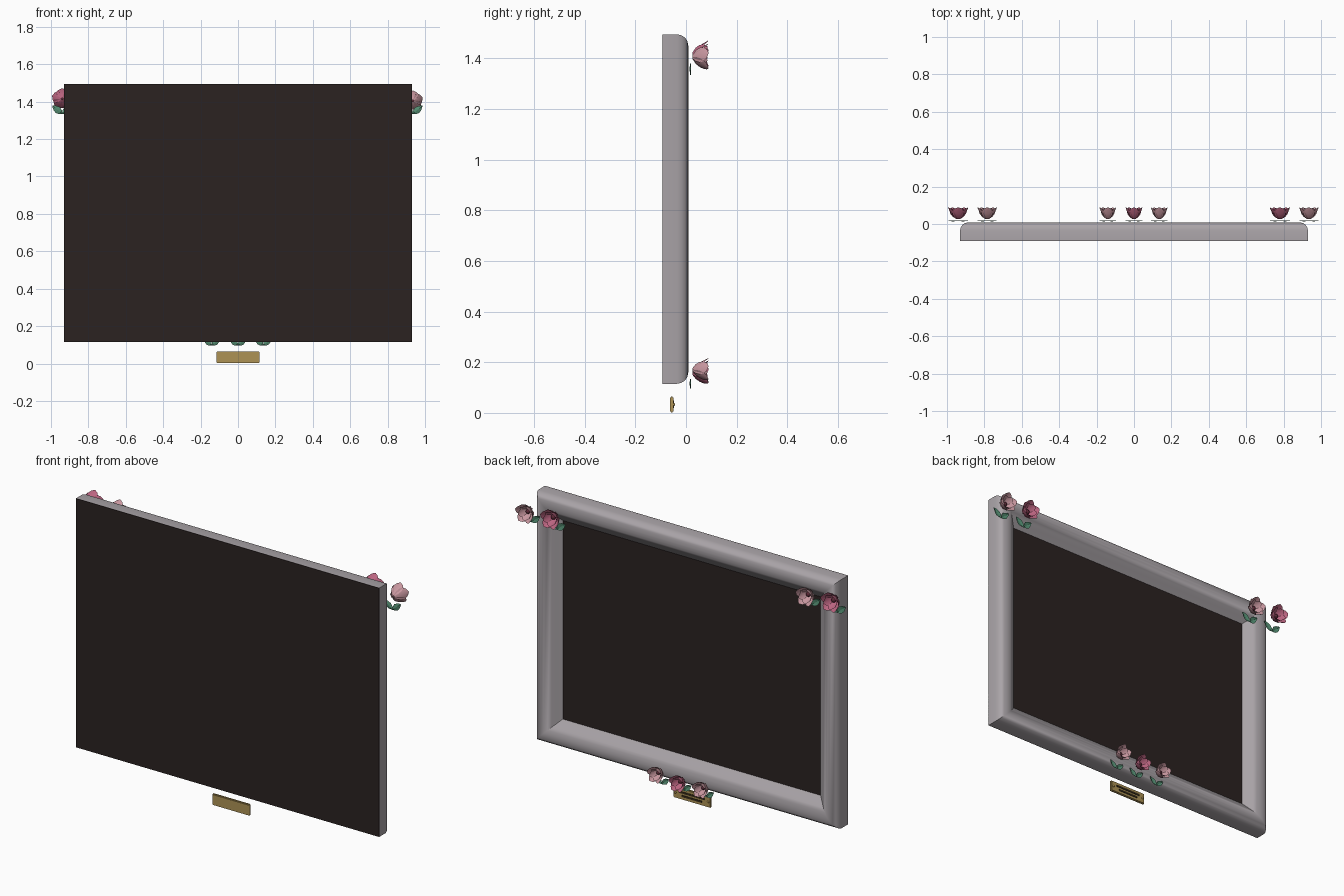
import bpy, bmesh, math
from mathutils import Vector

if "Cube" in bpy.data.objects:
    bpy.data.objects.remove(bpy.data.objects["Cube"])


def material(name, rgb):
    m = bpy.data.materials.new(name)
    m.diffuse_color = (*rgb, 1)
    m.use_nodes = True
    m.node_tree.nodes["Principled BSDF"].inputs["Base Color"].default_value = m.diffuse_color
    return m


SILVER = material("silver frame", (0.40, 0.37, 0.39))
CANVAS = material("dark canvas", (0.024, 0.016, 0.015))
PALE = material("pale pink", (0.58, 0.31, 0.35))
DEEP = material("deep pink", (0.50, 0.13, 0.22))
HEART = material("flower heart", (0.10, 0.02, 0.035))
GREEN = material("leaf green", (0.09, 0.27, 0.17))
GOLD = material("brass", (0.42, 0.29, 0.09))
DARK = material("dark engraving", (0.04, 0.025, 0.01))


def finish(name, bm, mats, smooth=None):
    me = bpy.data.meshes.new(name)
    bm.to_mesh(me)
    bm.free()
    for m in mats:
        me.materials.append(m)
    ob = bpy.data.objects.new(name, me)
    bpy.context.collection.objects.link(ob)
    if smooth:
        bpy.ops.object.select_all(action='DESELECT')
        ob.select_set(True)
        bpy.context.view_layer.objects.active = ob
        bpy.ops.object.shade_smooth_by_angle(angle=math.radians(smooth))
    return ob


def box(name, lo, hi, mat, bevel=0):
    bm = bmesh.new()
    bmesh.ops.create_cube(bm, size=1)
    for v in bm.verts:
        v.co = [l + (c + 0.5) * (h - l) for c, l, h in zip(v.co, lo, hi)]
    if bevel:
        bmesh.ops.bevel(bm, geom=bm.edges[:], offset=bevel, segments=2, affect='EDGES')
    return finish(name, bm, [mat], 35)


def grid_faces(bm, rows, mat=0):
    for a, b in zip(rows, rows[1:]):
        for i in range(len(a) - 1):
            bm.faces.new((a[i], a[i + 1], b[i + 1], b[i])).material_index = mat


# Frame: moulding profile (inset from outer edge, depth) swept round a rectangle
W, H, ZC = 0.93, 0.69, 0.805
PROFILE = [(0, -0.09), (0, -0.035), (0.004, -0.018), (0.013, -0.004), (0.026, 0.005),
           (0.045, 0.009), (0.062, 0.007), (0.08, -0.001), (0.096, -0.013),
           (0.112, -0.027), (0.126, -0.039), (0.142, -0.052), (0.142, -0.09)]
bm = bmesh.new()
rings = []
for inset, y in PROFILE:
    ring = [bm.verts.new((sx * (W - inset), y, ZC + sz * (H - inset)))
            for sx, sz in ((-1, -1), (1, -1), (1, 1), (-1, 1))]
    rings.append(ring + ring[:1])
grid_faces(bm, rings)
bmesh.ops.recalc_face_normals(bm, faces=bm.faces)
finish("picture_frame", bm, [SILVER], 40)

# Canvas panel inside the frame, and the flat sheet covering the other side
box("canvas", (-0.80, -0.088, ZC - 0.56), (0.80, -0.050, ZC + 0.56), CANVAS)
box("flat_sheet", (-W, -0.092, ZC - H), (W, -0.0895, ZC + H), CANVAS)

# Name plate with two dark strips and a screw at each end
box("name_plate", (-0.115, -0.064, 0.002), (0.115, -0.050, 0.065), GOLD, 0.004)
for i, (z, half) in enumerate(((0.043, 0.078), (0.024, 0.062))):
    box(f"plate_strip_{i}", (-half, -0.051, z - 0.005), (half, -0.047, z + 0.005), DARK)
for s in (-1, 1):
    bm = bmesh.new()
    bmesh.ops.create_uvsphere(bm, u_segments=10, v_segments=6, radius=0.006)
    bmesh.ops.translate(bm, verts=bm.verts, vec=(s * 0.1, -0.049, 0.033))
    finish("plate_screw", bm, [GOLD], 60)


def petal(bm, angle, radius, depth, half_width):
    """Cupped petal rising along +y, pointed at the tip."""
    rows = []
    for t, w in ((0, 0.25), (0.25, 0.75), (0.5, 1.0), (0.75, 0.95), (0.92, 0.6), (1, 0.12)):
        r = radius * (0.12 + 0.88 * t ** 0.8)
        y = depth * (t ** 1.15)
        row = []
        for u in (-1, -0.5, 0, 0.5, 1):
            side = u * w * half_width
            rr = r - 0.14 * radius * u * u * w
            row.append(bm.verts.new((rr * math.cos(angle) - side * math.sin(angle), y,
                                     rr * math.sin(angle) + side * math.cos(angle))))
        rows.append(row)
    grid_faces(bm, rows)


def flower(x, z, radius, mat):
    bm = bmesh.new()
    for i in range(5):
        a = math.pi / 2 + i * math.tau / 5
        petal(bm, a, radius, 0.062, radius * 0.56)
        petal(bm, a + math.pi / 5, radius * 0.72, 0.058, radius * 0.42)
    # dark heart in the middle of the cup
    before = set(bm.faces)
    bmesh.ops.create_icosphere(bm, subdivisions=2, radius=radius * 0.24)
    new = [f for f in bm.faces if f not in before]
    for f in new:
        f.material_index = 1
    bmesh.ops.translate(bm, verts=list({v for f in new for v in f.verts}), vec=(0, 0.022, 0))
    bmesh.ops.translate(bm, verts=bm.verts, vec=(x, 0.026, z))
    finish("flower", bm, [mat, HEART], 50)


def leaf_pair(x, z, size):
    """Two pointed leaves spreading up and out from a low middle."""
    bm = bmesh.new()
    for s in (-1, 1):
        base, tip = Vector((0, 0, 0)), Vector((s * size, 0, size * 0.85))
        across = Vector((-s * 0.64, 0, 0.77))
        rows = []
        for t, w in ((0, 0.1), (0.2, 0.7), (0.45, 1), (0.7, 0.75), (0.88, 0.4), (1, 0.03)):
            mid = base.lerp(tip, t)
            rows.append([bm.verts.new(mid + across * (u * w * size * 0.36)
                                      + Vector((0, 0.004 * abs(u) - 0.006 * t * (1 - t), 0)))
                         for u in (-1, 0, 1)])
        grid_faces(bm, rows)
    bmesh.ops.translate(bm, verts=bm.verts, vec=(x, 0.016, z))
    finish("leaf_pair", bm, [GREEN])


# Flower clusters: x, z, radius, colour, height of leaf base
for x, z, r, mat, leaf_z in (
        (-0.94, 1.415, 0.056, DEEP, 1.335), (-0.785, 1.405, 0.054, PALE, 1.335),
        (0.78, 1.415, 0.056, DEEP, 1.335), (0.935, 1.405, 0.054, PALE, 1.335),
        (-0.14, 0.16, 0.046, PALE, 0.097), (0.0, 0.157, 0.047, DEEP, 0.097),
        (0.135, 0.17, 0.046, PALE, 0.097)):
    flower(x, z, r, mat)
    leaf_pair(x, leaf_z, r * 0.94)
